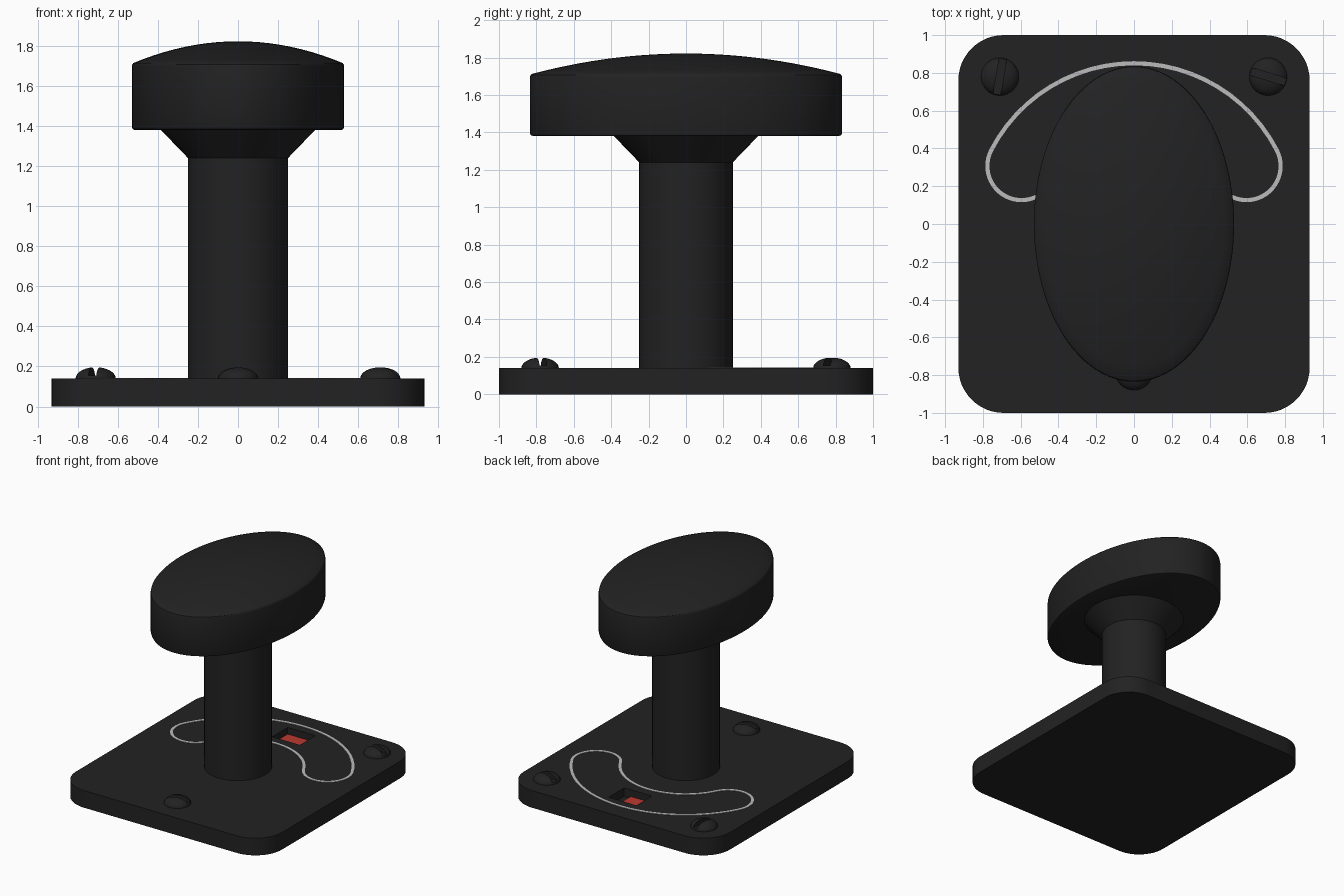
import bpy, bmesh
from math import sin, cos, pi, radians, sqrt

if "Cube" in bpy.data.objects:
    bpy.data.objects.remove(bpy.data.objects["Cube"])


def material(name, rgb):
    m = bpy.data.materials.new(name)
    m.diffuse_color = (*rgb, 1)
    m.use_nodes = True
    m.node_tree.nodes["Principled BSDF"].inputs["Base Color"].default_value = m.diffuse_color
    return m


BLACK = material("black", (0.016, 0.016, 0.016))
GREY = material("light_grey", (0.5, 0.5, 0.5))
RED = material("red", (0.5, 0.04, 0.03))
TOP = 0.14


def finish(name, bm, mat, smooth=True):
    bmesh.ops.recalc_face_normals(bm, faces=bm.faces)
    me = bpy.data.meshes.new(name)
    bm.to_mesh(me)
    bm.free()
    ob = bpy.data.objects.new(name, me)
    bpy.context.collection.objects.link(ob)
    me.materials.append(mat)
    if smooth:
        smooth_by_angle(ob)
    return ob


def smooth_by_angle(ob):
    bpy.ops.object.select_all(action='DESELECT')
    ob.select_set(True)
    bpy.context.view_layer.objects.active = ob
    bpy.ops.object.shade_smooth_by_angle(angle=radians(30))


def bridge(bm, a, b):
    for i in range(len(a)):
        j = (i + 1) % len(a)
        bm.faces.new((a[i], a[j], b[j], b[i]))


def lathe(name, profile, mat, sx=1, sy=1, loc=(0, 0), seg=64):
    # profile of (radius, z), capped at both ends, optionally elliptical
    bm = bmesh.new()
    rings = [[bm.verts.new((loc[0] + r * sx * cos(2 * pi * k / seg),
                            loc[1] + r * sy * sin(2 * pi * k / seg), z))
              for k in range(seg)] for r, z in profile]
    for a, b in zip(rings, rings[1:]):
        bridge(bm, a, b)
    bm.faces.new(rings[0])
    bm.faces.new(rings[-1])
    return finish(name, bm, mat)


def box(name, lo, hi, mat, angle=0, loc=(0, 0)):
    bm = bmesh.new()
    bmesh.ops.create_cube(bm, size=1)
    for v in bm.verts:
        x, y, z = [(l + h) / 2 + c * (h - l) for l, h, c in zip(lo, hi, v.co)]
        v.co = (loc[0] + x * cos(angle) - y * sin(angle),
                loc[1] + x * sin(angle) + y * cos(angle), z)
    return finish(name, bm, mat, False)


def cut(ob, cutter):
    m = ob.modifiers.new("cut", 'BOOLEAN')
    m.object, m.operation, m.solver = cutter, 'DIFFERENCE', 'EXACT'
    bpy.context.view_layer.objects.active = ob
    bpy.ops.object.modifier_apply(modifier=m.name)
    bpy.data.objects.remove(cutter)
    smooth_by_angle(ob)


# base plate with rounded corners and an indicator window
W, D, R = 0.93, 1.0, 0.24
outline = []
for n, (sx, sy) in enumerate([(1, 1), (-1, 1), (-1, -1), (1, -1)]):
    for k in range(13):
        a = (n + k / 12) * pi / 2
        outline.append((sx * (W - R) + R * cos(a), sy * (D - R) + R * sin(a)))
bm = bmesh.new()
low, high = [[bm.verts.new((x, y, z)) for x, y in outline] for z in (0, TOP)]
bridge(bm, low, high)
bm.faces.new(low)
bm.faces.new(high)
plate = finish("base_plate", bm, BLACK)
cut(plate, box("window_cutter", (-0.09, 0.57, 0.07), (0.16, 0.77, 0.2), BLACK))

# red indicator flag at the bottom of the window
box("indicator_flag", (-0.09, 0.57, 0.065), (0.1, 0.77, 0.085), RED)


# kidney-shaped border line around the window
def kidney(r, mid=0.67, end=radians(27.3), n=24):
    pts = []
    span = pi - 2 * end
    for k in range(n):
        a = end + span * k / n
        pts.append(((mid + r) * cos(a), (mid + r) * sin(a)))
    for k in range(n):
        a = pi - end + pi * k / n
        pts.append((-mid * cos(end) + r * cos(a), mid * sin(end) + r * sin(a)))
    for k in range(n):
        a = pi - end - span * k / n
        pts.append(((mid - r) * cos(a), (mid - r) * sin(a)))
    for k in range(n):
        a = end + pi + pi * k / n
        pts.append((mid * cos(end) + r * cos(a), mid * sin(end) + r * sin(a)))
    return pts


bm = bmesh.new()
loops = [[bm.verts.new((x, y, z)) for x, y in kidney(r)]
         for r, z in [(0.192, TOP - 0.003), (0.192, TOP + 0.003),
                      (0.17, TOP + 0.003), (0.17, TOP - 0.003)]]
for i in range(4):
    bridge(bm, loops[i], loops[(i + 1) % 4])
finish("border_line", bm, GREY)

# shaft with flared collar under the knob
lathe("shaft", [(0.25, TOP - 0.01), (0.25, 1.24), (0.39, 1.385)], BLACK)

# oval knob with a shallow domed top
dome = [(r, 1.71 + 0.112 * (1 - r * r))
        for r in (0.985, 0.9, 0.8, 0.7, 0.6, 0.5, 0.4, 0.3, 0.2, 0.1, 0.02)]
lathe("knob", [(0.975, 1.38), (0.993, 1.385), (1, 1.397), (1, 1.695), (0.996, 1.706)]
      + dome, BLACK, 0.53, 0.835, seg=96)

# slotted dome screws
for name, x, y, deg in [("screw_left", -0.71, 0.78, 80), ("screw_right", 0.71, 0.78, -17),
                        ("screw_front", 0, -0.78, 10)]:
    prof = [(0.1, TOP - 0.01)] + [(0.1 * cos(t * pi / 20), TOP + 0.056 * sin(t * pi / 20))
                                  for t in range(10)] + [(0.003, TOP + 0.056)]
    screw = lathe(name, prof, BLACK, loc=(x, y), seg=32)
    cut(screw, box("slot_cutter", (-0.15, -0.02, 0.155), (0.15, 0.02, 0.3), BLACK,
                   radians(deg), (x, y)))
